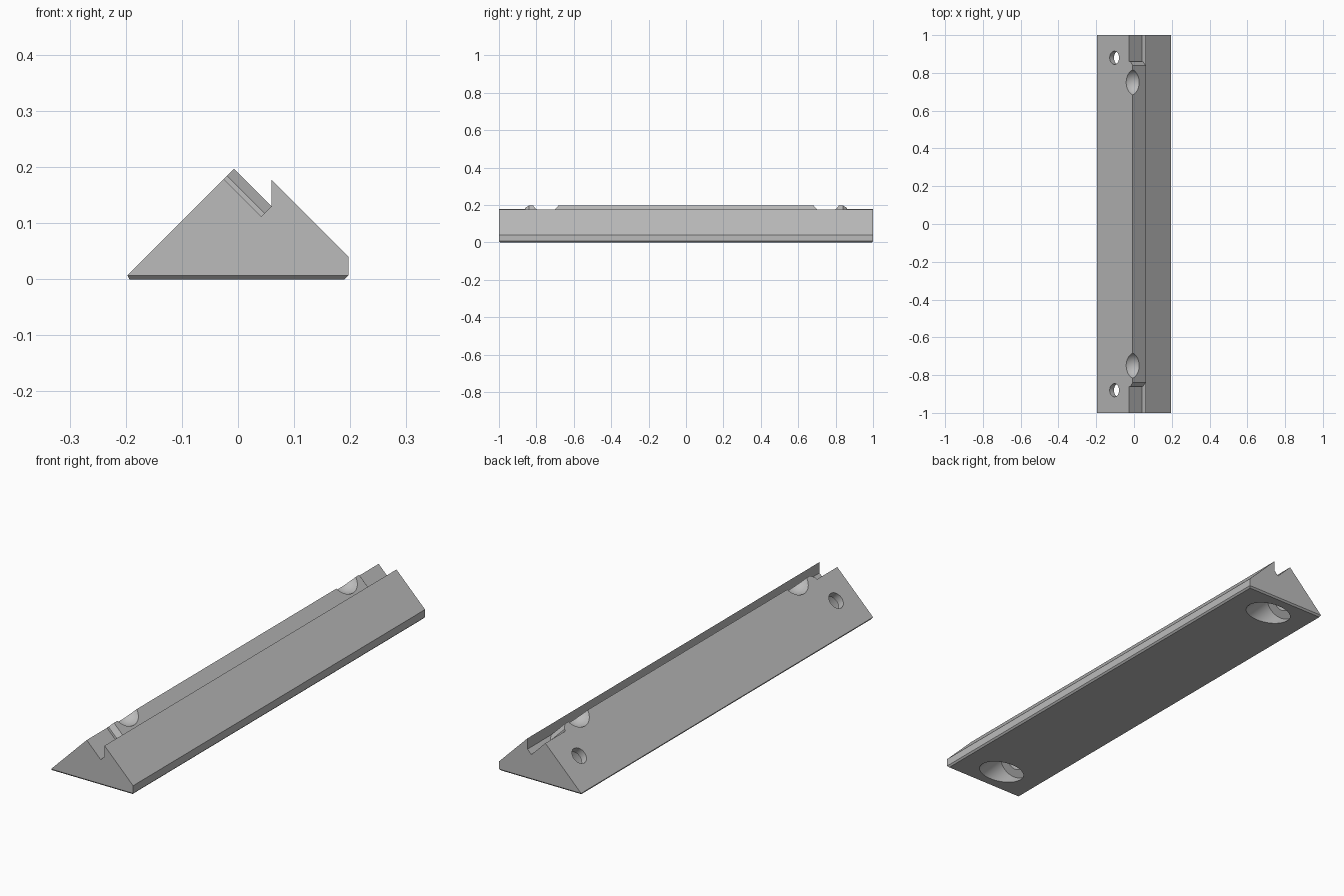
import bpy, bmesh, math
from mathutils import Vector

if "Cube" in bpy.data.objects:
    bpy.data.objects.remove(bpy.data.objects["Cube"])

gray = bpy.data.materials.new("plain_gray")
gray.use_nodes = True
gray.diffuse_color = (0.5, 0.5, 0.5, 1)
gray.node_tree.nodes["Principled BSDF"].inputs["Base Color"].default_value = (0.5, 0.5, 0.5, 1)


def section(drop, bottom):
    """Wedge cross-section; drop sinks the groove floor, bottom is the underside height."""
    floor = Vector((0.06, 0.13))
    ridge = Vector((-0.007, 0.197))
    sink = Vector((drop, drop))
    edge = 0.007 - bottom
    return [(-0.197, 0.007), (-0.197 + edge * 0.5, bottom), (0.197 - edge, bottom),
            (0.197, 0.007), (0.197, 0.04), (0.06, 0.177),
            floor, floor - sink, ridge - sink]


# Wedge rail: sunken groove at each end, chamfered step up to the middle
LOW, STEP = 0.0185, 0.0125
half = [(1, LOW, 0.007), (0.993, LOW, 0), (0.861, LOW, 0), (0.86, STEP, 0), (0.84, 0, 0)]
stations = [(-y, d, b) for y, d, b in half] + half[::-1]

bm = bmesh.new()
rings = [[bm.verts.new((p[0], y, p[1])) for p in section(d, b)] for y, d, b in stations]
for r, s in zip(rings, rings[1:]):
    for i in range(len(r)):
        j = (i + 1) % len(r)
        bm.faces.new((r[i], r[j], s[j], s[i]))
bm.faces.new(rings[0])
bm.faces.new(rings[-1])
bmesh.ops.remove_doubles(bm, verts=bm.verts, dist=0.0001)
bmesh.ops.recalc_face_normals(bm, faces=bm.faces)
mesh = bpy.data.meshes.new("wedge_rail")
bm.to_mesh(mesh)
bm.free()
rail = bpy.data.objects.new("wedge_rail", mesh)
bpy.context.collection.objects.link(rail)
mesh.materials.append(gray)


def cut(cutter, name):
    cutter.name = name
    cutter.hide_render = True
    cutter.data.materials.append(gray)
    mod = rail.modifiers.new(name, "BOOLEAN")
    mod.operation = "DIFFERENCE"
    mod.solver = "EXACT"
    mod.object = cutter
    bpy.context.view_layer.objects.active = rail
    bpy.ops.object.modifier_apply(modifier=name)
    bpy.data.objects.remove(cutter)


def slanted_hole(radius, start, end, y, name):
    """Cylinder square to the sloping face, from start to end along its axis."""
    axis = Vector((1, 0, -1)).normalized()
    origin = Vector((-0.104, y, 0.1))
    bpy.ops.mesh.primitive_cylinder_add(
        vertices=48, radius=radius, depth=end - start,
        location=origin + axis * (start + end) / 2,
        rotation=(0, math.radians(135), 0))
    cut(bpy.context.object, name)


for side in (-1, 1):
    # Screw hole with a wide bore opening underneath
    slanted_hole(0.035, -0.05, 0.06, side * 0.88, "screw_hole")
    slanted_hole(0.074, 0.032, 0.3, side * 0.88, "head_bore")
    # Round dimple across the ridge
    bpy.ops.mesh.primitive_uv_sphere_add(
        segments=48, ring_count=32, radius=0.073, location=(-0.007, side * 0.75, 0.227))
    cut(bpy.context.object, "ridge_dimple")

bpy.ops.object.select_all(action="DESELECT")
rail.select_set(True)
bpy.context.view_layer.objects.active = rail
bpy.ops.object.shade_smooth_by_angle(angle=math.radians(25))
